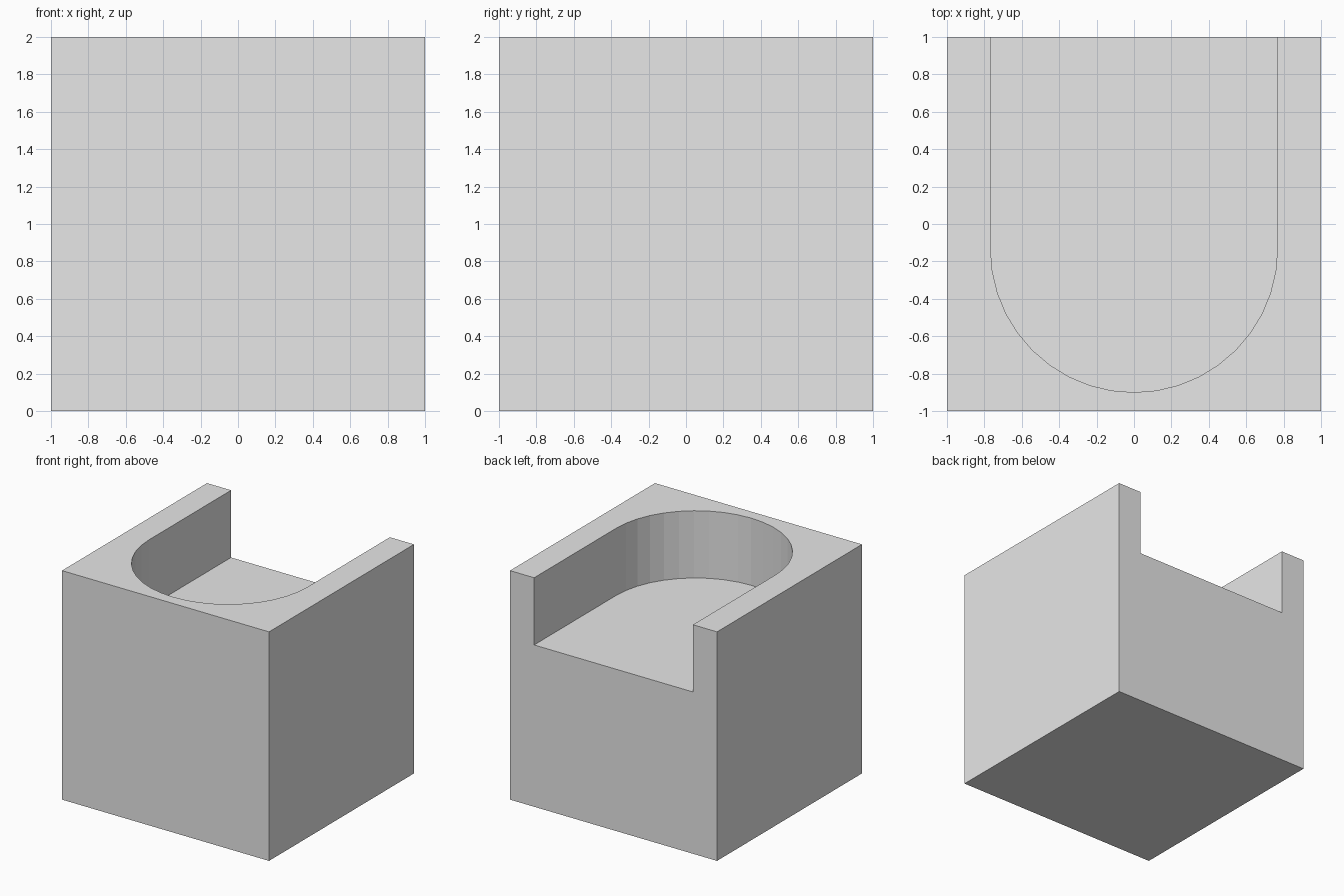
import bpy
import bmesh
from math import cos, sin, pi

default = bpy.data.objects.get("Cube")
if default:
    bpy.data.objects.remove(default, do_unlink=True)

SIZE = 2.0
RADIUS = 0.767       # half width of the slot
CENTRE_Y = -0.133    # centre of the rounded end
FLOOR_Z = 1.413
SEGMENTS = 20

grey = bpy.data.materials.new("light grey")
grey.use_nodes = True
colour = (0.8, 0.8, 0.8, 1)
grey.diffuse_color = colour
grey.node_tree.nodes["Principled BSDF"].inputs["Base Color"].default_value = colour


def prism(name, outline, bottom, top):
    """Extrude a plan outline upwards into a closed solid."""
    bm = bmesh.new()
    base = bm.faces.new([bm.verts.new((x, y, bottom)) for x, y in outline])
    grown = bmesh.ops.extrude_face_region(bm, geom=[base], use_keep_orig=True)
    verts = [v for v in grown["geom"] if isinstance(v, bmesh.types.BMVert)]
    bmesh.ops.translate(bm, verts=verts, vec=(0, 0, top - bottom))
    bmesh.ops.recalc_face_normals(bm, faces=bm.faces)
    mesh = bpy.data.meshes.new(name)
    bm.to_mesh(mesh)
    bm.free()
    mesh.materials.append(grey)
    obj = bpy.data.objects.new(name, mesh)
    bpy.context.collection.objects.link(obj)
    return obj


# Solid block
h = SIZE / 2
block = prism("slotted_block", [(-h, -h), (h, -h), (h, h), (-h, h)], 0, SIZE)

# Slot with a rounded front end, open at the back and top
arc = [pi + pi * i / SEGMENTS for i in range(SEGMENTS + 1)]
outline = [(RADIUS * cos(a), CENTRE_Y + RADIUS * sin(a)) for a in arc]
outline += [(RADIUS, h + 0.2), (-RADIUS, h + 0.2)]
cutter = prism("slot_cutter", outline, FLOOR_Z, SIZE + 0.2)
cutter.hide_render = True

cut = block.modifiers.new("slot", "BOOLEAN")
cut.operation = "DIFFERENCE"
cut.solver = "EXACT"
cut.object = cutter
bpy.context.view_layer.objects.active = block
bpy.ops.object.modifier_apply(modifier=cut.name)
bpy.data.objects.remove(cutter, do_unlink=True)
